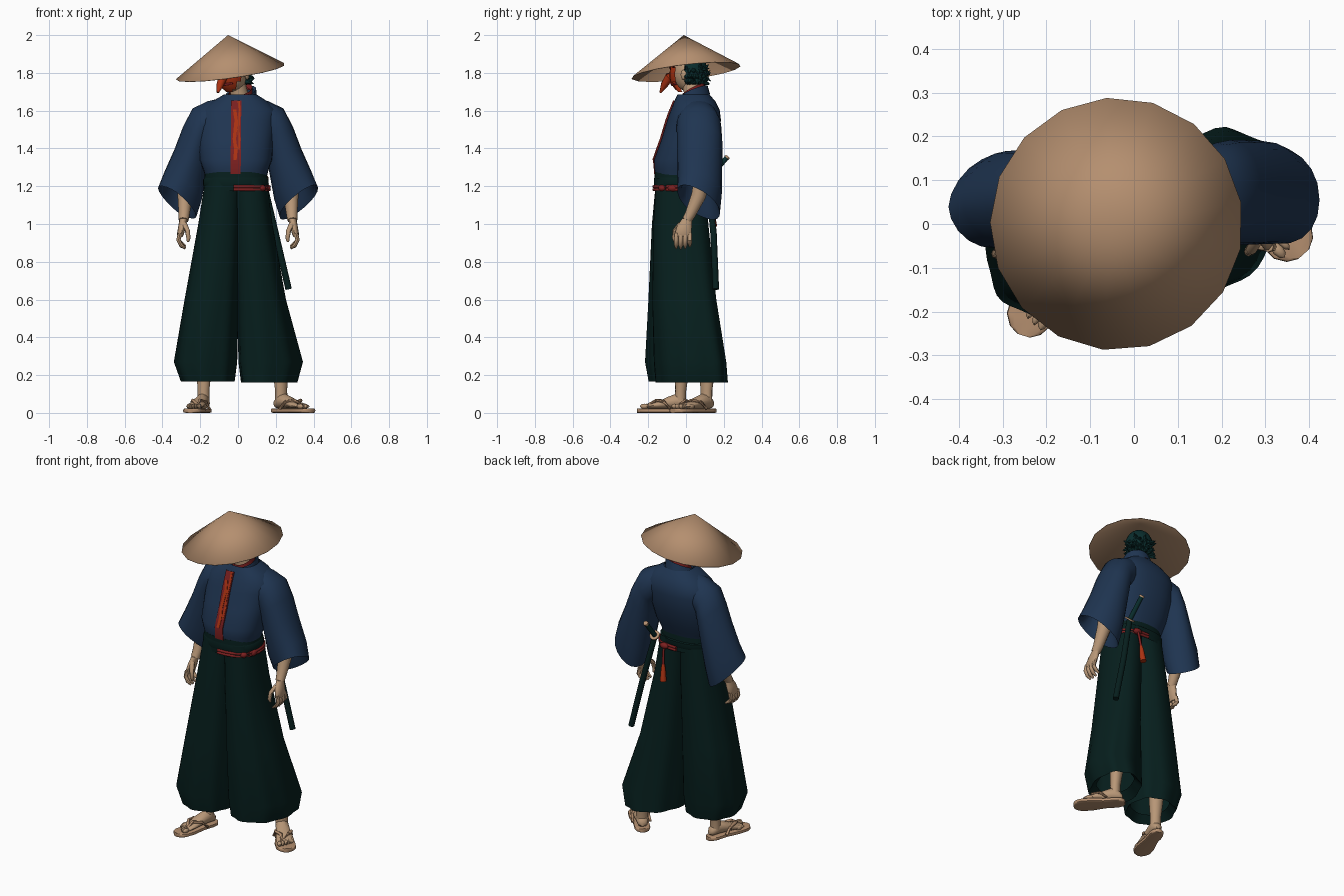
import bpy, bmesh, math, random
from mathutils import Vector, Matrix

if "Cube" in bpy.data.objects:
    bpy.data.objects.remove(bpy.data.objects["Cube"])

random.seed(4)


def material(name, r, g, b):
    m = bpy.data.materials.new(name)
    m.diffuse_color = (r, g, b, 1)
    m.use_nodes = True
    m.node_tree.nodes["Principled BSDF"].inputs["Base Color"].default_value = m.diffuse_color
    return m


STRAW = material("straw", .46, .275, .16)
SKIN = material("skin", .48, .31, .185)
BLUE = material("indigo_cloth", .0135, .035, .082)
GREEN = material("dark_green_cloth", .002, .0135, .0125)
RED = material("dark_red", .2, .014, .014)
ORANGE = material("vermilion", .40, .032, .006)
HAIR = material("hair_teal", .003, .027, .027)
ID = Matrix()


def finish(name, bm, mat, M=ID):
    bmesh.ops.recalc_face_normals(bm, faces=bm.faces)
    me = bpy.data.meshes.new(name)
    bm.to_mesh(me)
    bm.free()
    me.transform(M)
    if M.determinant() < 0:
        me.flip_normals()
    me.materials.append(mat)
    ob = bpy.data.objects.new(name, me)
    bpy.context.collection.objects.link(ob)
    return ob


def loft(name, rings, mat, n=24, p=2.0, caps=False, fold=None, M=ID):
    """Skin superellipse rings given as (centre, half-axis u, half-axis v)."""
    bm = bmesh.new()
    rows = []
    for k, (c, u, v) in enumerate(rings):
        row = []
        for i in range(n):
            a = 2 * math.pi * i / n
            ca, sa = math.cos(a), math.sin(a)
            x = math.copysign(abs(ca) ** (2 / p), ca)
            y = math.copysign(abs(sa) ** (2 / p), sa)
            s = fold(k, a) if fold else 1
            row.append(bm.verts.new(Vector(c) + (Vector(u) * x + Vector(v) * y) * s))
        rows.append(row)
    for a, b in zip(rows, rows[1:]):
        for i in range(n):
            j = (i + 1) % n
            bm.faces.new((a[i], a[j], b[j], b[i]))
    if caps:
        bm.faces.new(rows[0])
        bm.faces.new(rows[-1])
    return finish(name, bm, mat, M)


def boxes(rows, skew=0):
    """Horizontal rings from (z, x0, x1, y0, y1), optionally skewed toward the foot."""
    out = []
    for z, a, b, c, d in rows:
        k = skew * min(1, max(0, (1.2 - z) / .9))
        out.append((((a + b) / 2, (c + d) / 2, z), ((b - a) / 2, k * (d - c) / 2, 0),
                    (k * (b - a) / 2, (d - c) / 2, 0)))
    return out


def tube(name, pts, radii, mat, n=10, M=ID):
    pts = [Vector(q) for q in pts]
    rings = []
    for i, q in enumerate(pts):
        t = (pts[min(i + 1, len(pts) - 1)] - pts[max(i - 1, 0)]).normalized()
        ref = Vector((0, 1, 0)) if abs(t.y) < .8 else Vector((1, 0, 0))
        u = t.cross(ref).normalized()
        rings.append((q, u * radii[i], t.cross(u) * radii[i]))
    return loft(name, rings, mat, n, caps=True, M=M)


def ball(name, c, r, mat, M=ID, keep=None, seg=20):
    bm = bmesh.new()
    bmesh.ops.create_uvsphere(bm, u_segments=seg, v_segments=seg * 2 // 3, radius=1)
    if keep:
        bmesh.ops.delete(bm, geom=[f for f in bm.faces if not keep(f.calc_center_median())],
                         context='FACES')
    return finish(name, bm, mat, M @ Matrix.Translation(c) @ Matrix.Diagonal((*r, 1)))


def strip(name, pts, x0, x1, mat, off, wave=0):
    """Thin cloth band lying on the chest, points (z, y)."""
    bm = bmesh.new()
    rows = [[bm.verts.new((x + wave * math.sin(i * 2.1) + .01 * (z - 1.45), y - off + dy, z))
             for x, dy in ((x0, .02), (x0, 0), (x1, 0), (x1, .02))]
            for i, (z, y) in enumerate(pts)]
    for a, b in zip(rows, rows[1:]):
        for i in range(3):
            bm.faces.new((a[i], a[i + 1], b[i + 1], b[i]))
    return finish(name, bm, mat)


# Conical hat, tilted toward the front and one side
bm = bmesh.new()
rim = []
for i in range(17):
    a = math.radians(94.5) + 2 * math.pi * i / 17
    x, y = .289 * math.cos(a), .289 * math.sin(a)
    rim.append(bm.verts.new((x - .04, y, 1.806 + .139 * x + .115 * y)))
tip = bm.verts.new((-.053, -.012, 2.0))
for i in range(17):
    bm.faces.new((rim[i], rim[(i + 1) % 17], tip))
hat = finish("straw_hat", bm, STRAW)
sol = hat.modifiers.new("thickness", 'SOLIDIFY')
sol.thickness = .003

# Head, turned to one side, with mask, ears and spiky hair
H = Matrix.Translation((-.02, .015, 1.80)) @ Matrix.Rotation(math.radians(-30), 4, 'Z')
ball("head", (0, 0, 0), (.07, .085, .1), SKIN, H)
ball("mask", (0, -.014, -.008), (.073, .096, .106), ORANGE, H, lambda c: c.y < -.4)
tube("mask_nose", [(0, -.085, .004), (0, -.118, -.02), (0, -.150, -.064), (0, -.174, -.104)],
     [.027, .024, .019, .006], ORANGE, M=H)
for s in (-1, 1):
    ball("ear", (s * .073, .01, -.01), (.01, .018, .027), SKIN, H, seg=10)
    tube("mask_brow", [(s * .008, -.1, .025), (s * .05, -.085, .045)], [.012, .008], RED, M=H)
tube("mask_mouth", [(-.04, -.085, -.055), (0, -.102, -.062), (.04, -.085, -.055)],
     [.005, .008, .005], RED, 8, H)
ball("hair", (0, .018, .022), (.078, .08, .088), HAIR, H, lambda c: c.y > .05 or c.z > .5)
for i in range(48):
    a = math.pi * (.06 + .88 * (i % 16) / 15) + random.uniform(-.08, .08)
    z = (-.045, -.015, .02)[i // 16]
    d = Vector((math.cos(a), math.sin(a), 0))
    base = d * .06 + Vector((0, .018, z))
    tube("hair_spike", [base, base + d * random.uniform(.03, .042) +
                        Vector((0, 0, random.uniform(-.03, .03)))], [.019, .001], HAIR, 6, H)
tube("neck", [(.012, .045, 1.62), (.005, .035, 1.70), (-.01, .02, 1.76)], [.058, .046, .046], SKIN, 16)

# Jacket body and collars
loft("jacket_body", boxes([
    (1.25, -.172, .152, -.160, .095), (1.29, -.185, .163, -.168, .11),
    (1.34, -.203, .18, -.170, .135), (1.45, -.21, .19, -.130, .17),
    (1.55, -.21, .205, -.1, .185), (1.605, -.195, .205, -.08, .178),
    (1.65, -.135, .155, -.062, .155), (1.685, -.075, .1, -.045, .125)]), BLUE, 32, 2.4)
loft("jacket_collar", [((.012, .038, 1.665), (.088, 0, 0), (0, .09, .02)),
                       ((.016, .04, 1.70), (.08, 0, .016), (0, .075, .03)),
                       ((.016, .04, 1.69), (.068, 0, .014), (0, .064, .03))], BLUE)
loft("under_collar", [((.012, .04, 1.68), (.066, 0, .012), (0, .066, .03)),
                      ((.014, .038, 1.712), (.062, 0, .014), (0, .06, .03)),
                      ((.014, .038, 1.69), (.052, 0, .012), (0, .05, .03))], RED)

# Open front band with vermilion lining
front = [(1.265, -.164), (1.34, -.171), (1.395, -.152), (1.45, -.132), (1.5, -.117),
         (1.55, -.102), (1.605, -.082), (1.655, -.062)]
strip("front_band", front, -.038, .016, RED, .004)
strip("front_lining", front[1:-1], -.024, -.006, ORANGE, .007, .005)
strip("front_lining_fold", front[2:], -.002, .010, ORANGE, .006, .003)

# Sleeves, forearms and hands
for s in (-1, 1):
    S = Matrix.Translation((0, .012 if s > 0 else -.004, 0)) @ Matrix.Diagonal((s, 1, 1, 1))
    w = 1 if s > 0 else .94
    loft("sleeve", [((.07, .05, 1.57), (.012, 0, .098), (0, .085 * w, 0)),
                    ((.135, .052, 1.555), (.025, 0, .095), (0, .105 * w, 0)),
                    ((.19, .056, 1.525), (.05, 0, .087), (0, .118 * w, 0)),
                    ((.22, .06, 1.445), (.07, 0, .072), (0, .12 * w, -.006)),
                    ((.25, .06, 1.34), (.086, 0, .056), (0, .12 * w, -.015)),
                    ((.292, .06, 1.2), (.1, 0, .07), (0, .118 * w, -.035)),
                    ((.322, .055, 1.115), (.102, -.012, .075), (0, .112 * w, -.05)),
                    ((.315, .06, 1.14), (.085, -.01, .06), (0, .095 * w, -.04)),
                    ((.285, .06, 1.3), (.04, 0, .02), (0, .06, 0))],
         BLUE, 20, 1.75 if s < 0 else 2.15, M=S)
    tube("forearm", [(.275, .08, 1.28), (.28, .055, 1.15), (.285, .01, 1.05), (.288, -.008, 1.02)],
         [.045, .04, .029, .026], SKIN, 14, S)
    loft("palm", [((.288, -.005, 1.03), (.02, 0, 0), (0, .027, 0)),
                  ((.295, -.02, .99), (.021, 0, 0), (0, .04, 0)),
                  ((.305, -.028, .945), (.018, 0, 0), (0, .046, 0)),
                  ((.305, -.028, .93), (.01, 0, 0), (0, .04, 0))], SKIN, 14, caps=True, M=S)
    for i in range(4):
        y = -.064 + i * .024
        drop = (.002, .0, .003, .012)[i]
        tube("finger", [(.307, y, .95), (.315, y, .915), (.3, y, .885 + drop), (.278, y, .87 + drop)],
             [.012, .0115, .011, .006], SKIN, 8, S)
    tube("thumb", [(.285, -.04, 1.0), (.268, -.07, .965), (.262, -.075, .925), (.265, -.07, .905)],
         [.015, .013, .011, .006], SKIN, 8, S)

# Wide pleated trouser legs, one forward and one back
legs = {"trouser_leg_forward": (.04, [
            (1.24, -.173, .02, -.158, .095), (1.0, -.21, .015, -.18, .11),
            (.6, -.282, .003, -.198, .115), (.27, -.338, -.006, -.215, .12),
            (.165, -.300, -.02, -.195, .105), (.21, -.26, -.05, -.16, .07)]),
        "trouser_leg_back": (.13, [
            (1.24, -.03, .152, -.158, .1), (1.0, -.018, .182, -.172, .118),
            (.6, -.003, .253, -.176, .158), (.27, .004, .342, -.165, .208),
            (.16, .018, .312, -.155, .216), (.21, .06, .26, -.11, .16)])}
for name, (skew, rows) in legs.items():
    amp = (0, .005, .014, .024, .035, .02)
    loft(name, boxes(rows, skew), GREEN, 48, 2.3,
         fold=lambda k, a: 1 + amp[k] * math.cos(8 * a + .6) - amp[k] * .4)

# Waistband and red cord with knot and tassel
loft("waistband", boxes([(1.175, -.184, .16, -.167, .108), (1.225, -.18, .157, -.168, .107),
                         (1.275, -.176, .153, -.166, .103), (1.28, -.16, .14, -.15, .09)]),
     GREEN, 32, 2.4)
loft("waist_fold", boxes([(1.20, -.182, .16, -.168, .108), (1.21, -.186, .163, -.17, .112),
                          (1.235, -.185, .162, -.17, .112), (1.245, -.176, .155, -.168, .1)]),
     GREEN, 32, 2.4)
for dz in (-.008, .008):
    arc = [math.radians(-92 + 182 * i / 14) for i in range(15)]
    tube("waist_cord", [(-.012 + .178 * math.copysign(abs(math.cos(a)) ** .83, math.cos(a)),
                         -.029 + .142 * math.copysign(abs(math.sin(a)) ** .83, math.sin(a)),
                         1.19 + dz) for a in arc], [.008] * 15, RED, 8)
ball("cord_knot", (.125, -.125, 1.19), (.024, .022, .018), RED, seg=10)
ball("cord_knot_side", (.158, -.07, 1.19), (.016, .028, .018), RED, seg=10)
ball("cord_knot_back", (.07, .115, 1.19), (.03, .018, .018), RED, seg=10)
tube("tassel_cord", [(.07, .122, 1.18), (.062, .137, 1.08)], [.007, .008], RED, 8)
tube("tassel", [(.062, .137, 1.085), (.06, .139, 1.06), (.055, .147, .985)],
     [.009, .013, .019], ORANGE, 10)

# Sword tucked through the waistband at the hip
butt, guard, end = Vector((.125, .215, 1.35)), Vector((.132, .118, 1.238)), Vector((.268, .158, .655))
tube("scabbard", [guard, guard.lerp(end, .5) + Vector((0, .008, 0)), end], [.016, .017, .017], GREEN, 12)
tube("sword_grip", [guard, butt], [.014, .013], HAIR, 10)
tube("sword_pommel", [butt, butt.lerp(guard, -.07)], [.016, .014], STRAW, 10)
tube("sword_guard", [guard, guard.lerp(butt, .06)], [.03, .03], STRAW, 14)

# Feet in thonged sandals
for x, y, ang, wide in ((-.168, .02, -17, 1.08), (.195, .145, 42, 1.2)):
    F = (Matrix.Translation((x, y, 0)) @ Matrix.Rotation(math.radians(ang), 4, 'Z')
         @ Matrix.Diagonal((wide, 1, 1, 1)))
    loft("sandal", [((0, q, .012), (w, 0, 0), (0, 0, .012)) for q, w in
                    ((.005, .014), (-.01, .03), (-.04, .038), (-.11, .037), (-.19, .049),
                     (-.25, .048), (-.275, .034), (-.288, .014))], STRAW, 16, 5, True, M=F)
    loft("foot", [((0, q, z), (w, 0, 0), (0, 0, h)) for q, z, w, h in
                  ((-.008, .045, .012, .012), (-.022, .05, .025, .026), (-.06, .065, .031, .042),
                   (-.115, .055, .034, .032), (-.17, .042, .041, .02), (-.215, .035, .042, .013),
                   (-.23, .033, .034, .008))], SKIN, 14, caps=True, M=F)
    side = 1 if x > 0 else -1
    for i in range(5):
        tx = side * (-.031 + i * .0165)
        ty = -.242 + i * .004 + .002 * i * i
        ball("toe", (tx, ty, .035), (.0115 if i == 0 else .0085, .024, .0135), SKIN, F, seg=8)
    tube("ankle", [(0, -.052, .06), (0, -.05, .12), (0, -.045, .2), (0, -.03, .36)],
         [.03, .029, .036, .048], SKIN, 14, F)
    for s in (-1, 1):
        tube("sandal_strap", [(s * .042, -.095, .022), (s * .036, -.13, .058), (s * .018, -.18, .066),
                              (side * -.018, -.222, .045), (side * -.02, -.23, .02)],
             [.008, .009, .009, .007, .006], STRAW, 8, F)

# Smooth cloth and skin while keeping sharp edges
for ob in bpy.context.scene.objects:
    ob.select_set(True)
bpy.context.view_layer.objects.active = hat
bpy.ops.object.shade_smooth_by_angle(angle=math.radians(45))
